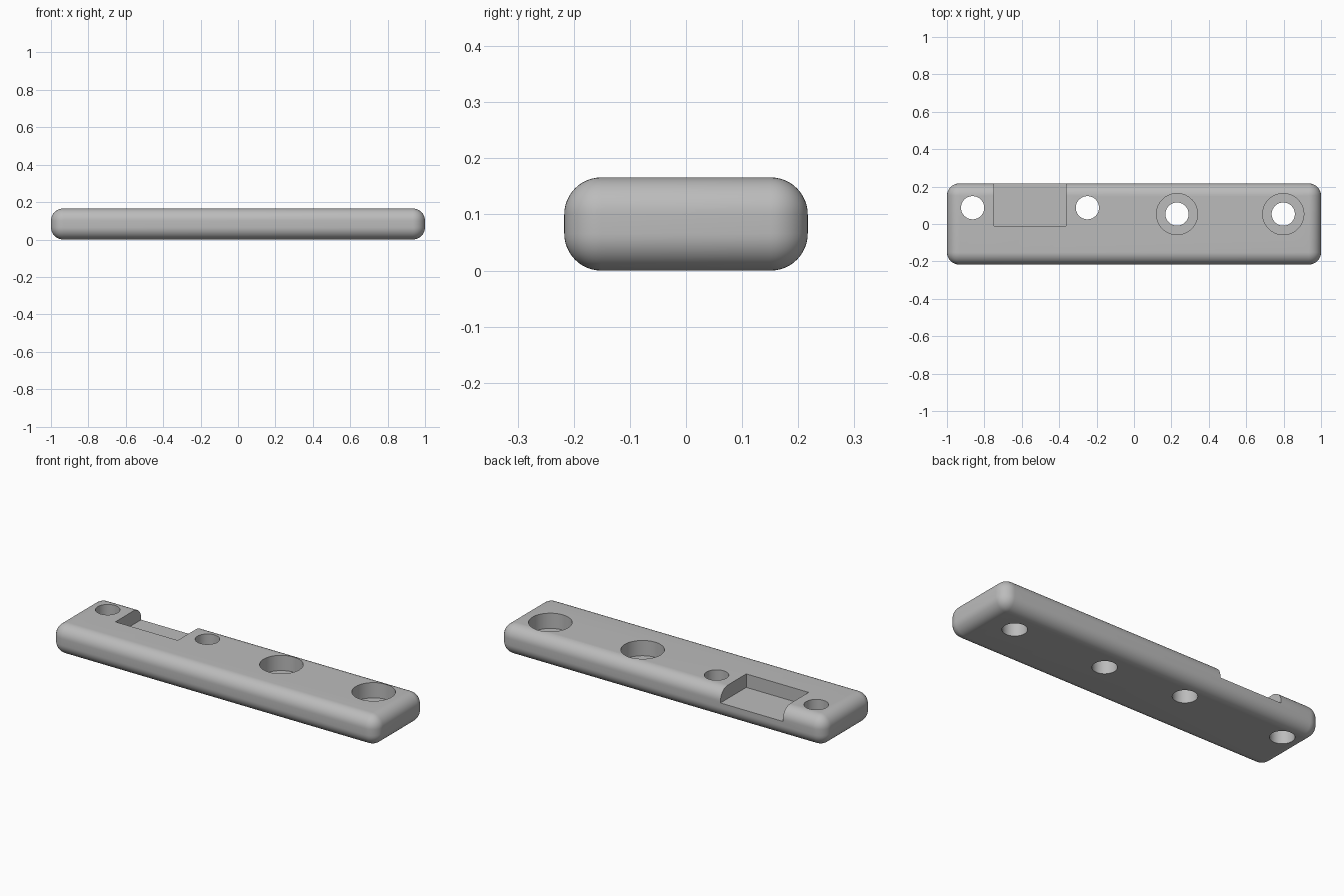
import bpy
import bmesh
import math
from mathutils import Matrix, Vector

old = bpy.data.objects.get("Cube")
if old:
    bpy.data.objects.remove(old, do_unlink=True)

LENGTH, WIDTH, HEIGHT = 2.0, 0.434, 0.166
RADIUS = 0.066

grey = bpy.data.materials.new("plain grey")
grey.use_nodes = True
colour = (0.5, 0.5, 0.5, 1)
grey.diffuse_color = colour
grey.node_tree.nodes["Principled BSDF"].inputs["Base Color"].default_value = colour


def add_object(name, bm):
    mesh = bpy.data.meshes.new(name)
    bm.to_mesh(mesh)
    bm.free()
    mesh.materials.append(grey)
    obj = bpy.data.objects.new(name, mesh)
    bpy.context.collection.objects.link(obj)
    return obj


def box(name, low, high):
    low, high = Vector(low), Vector(high)
    bm = bmesh.new()
    matrix = Matrix.Translation((low + high) / 2) @ Matrix.Diagonal((high - low).to_4d())
    bmesh.ops.create_cube(bm, size=1, matrix=matrix)
    return add_object(name, bm)


def drill(name, x, y, radius, bottom):
    top = HEIGHT + 0.1
    bm = bmesh.new()
    bmesh.ops.create_cone(bm, cap_ends=True, segments=64, radius1=radius, radius2=radius,
                          depth=top - bottom,
                          matrix=Matrix.Translation((x, y, (top + bottom) / 2)))
    return add_object(name, bm)


# Bar with every edge rounded
bar = box("mounting_bar", (-LENGTH / 2, -WIDTH / 2, 0), (LENGTH / 2, WIDTH / 2, HEIGHT))
bevel = bar.modifiers.new("rounded edges", "BEVEL")
bevel.width = RADIUS
bevel.segments = 12

# Notch open to the back, two plain holes and two counterbored holes
cutters = [box("notch_cutter", (-0.748, -0.01, 0.091), (-0.364, 0.4, 0.4))]
for x in (-0.863, -0.249):
    cutters.append(drill("plain_hole_cutter", x, 0.087, 0.062, -0.1))
for x in (0.23, 0.798):
    cutters.append(drill("bolt_hole_cutter", x, 0.053, 0.062, -0.1))
    cutters.append(drill("counterbore_cutter", x, 0.053, 0.11, 0.081))

for cutter in cutters:
    cut = bar.modifiers.new(cutter.name, "BOOLEAN")
    cut.operation = "DIFFERENCE"
    cut.solver = "EXACT"
    cut.object = cutter

# Bake the cuts, then drop the cutters
bpy.context.view_layer.update()
bpy.ops.object.select_all(action="DESELECT")
bpy.context.view_layer.objects.active = bar
bar.select_set(True)
for name in [m.name for m in bar.modifiers]:
    bpy.ops.object.modifier_apply(modifier=name)
for cutter in cutters:
    bpy.data.objects.remove(cutter, do_unlink=True)

bpy.ops.object.shade_smooth_by_angle(angle=math.radians(30))
